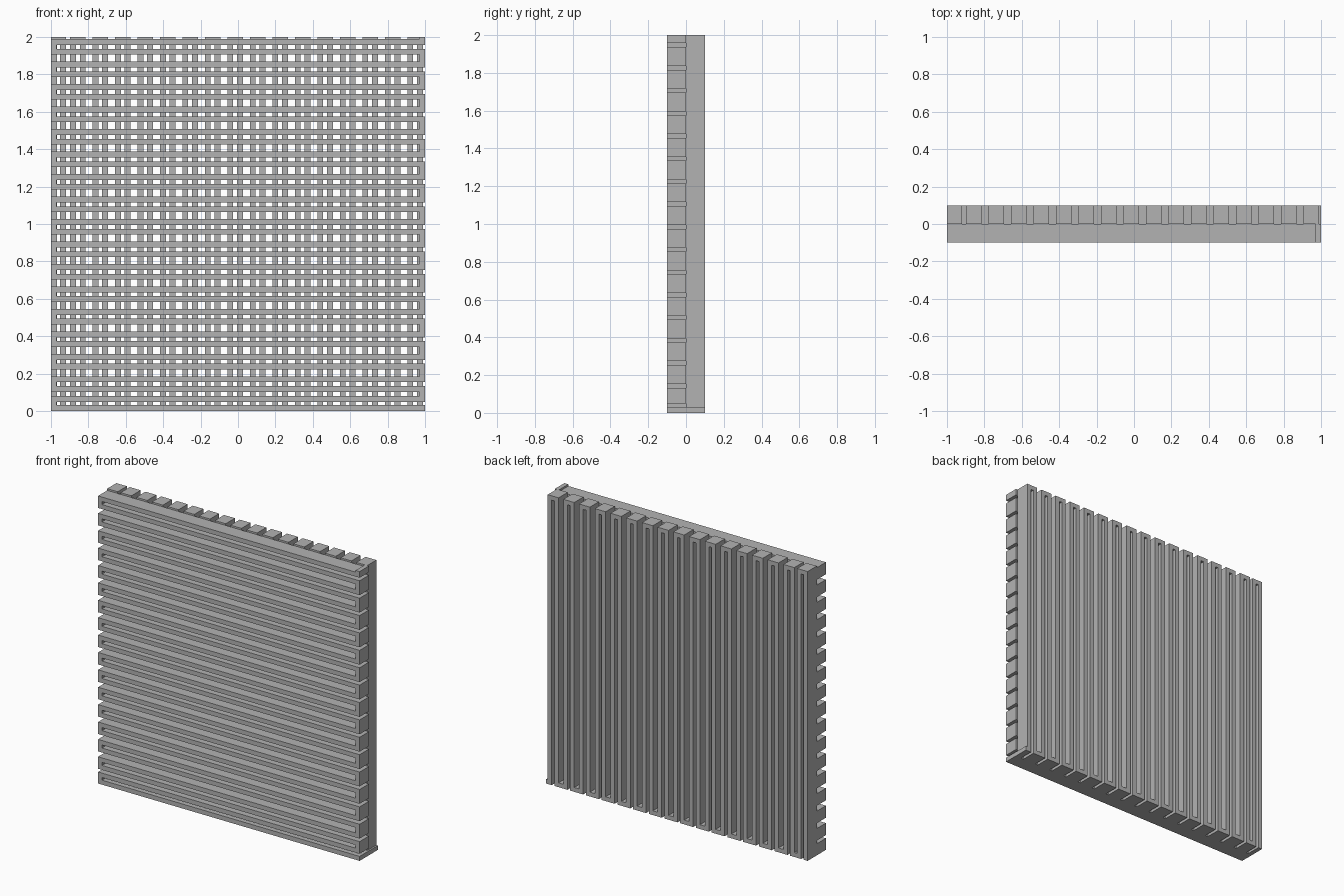
import bpy
import bmesh

if "Cube" in bpy.data.objects:
    bpy.data.objects.remove(bpy.data.objects["Cube"], do_unlink=True)

GREY = (0.45, 0.45, 0.45, 1.0)
BAR = 0.031      # bar width
PITCH = 0.1202   # distance between bar pairs
DEPTH = 0.1      # thickness of each layer
END = 0.97       # inner face of the turns

grey = bpy.data.materials.new("plain_grey")
grey.use_nodes = True
grey.diffuse_color = GREY
grey.node_tree.nodes["Principled BSDF"].inputs["Base Color"].default_value = GREY


def bar_positions():
    """Start and end of every bar across the panel: a tight end pair, then regular pairs."""
    starts = [0.0, 0.049]
    for k in range(16):
        first = 0.102 + PITCH * k
        starts += [first, first + 0.052]
    return [(s, s + BAR) for s in starts]


def serpentine_outline():
    """Closed outline of one continuous winding strip, as (along, across) points."""
    bars = bar_positions()
    low, high = [(-1, 0)], [(1, 0)]
    for i in range(len(bars) - 1):
        b, a = bars[i][1], bars[i + 1][0]
        if i % 2:    # wide gap, open on the low side
            low += [(-1, b), (END, b), (END, a), (-1, a)]
        else:        # narrow gap, open on the high side
            high += [(1, b), (-END, b), (-END, a), (1, a)]
    # short stub where the strip runs off the panel edge
    top = bars[-1][1]
    low += [(-1, top), (END, top), (END, 2)]
    high.append((1, 2))
    return high + low[::-1]


def make_layer(name, place, y0):
    bm = bmesh.new()
    verts = []
    for along, across in serpentine_outline():
        x, z = place(along, across)
        verts.append(bm.verts.new((x, y0, z)))
    face = bm.faces.new(verts)
    grown = bmesh.ops.extrude_face_region(bm, geom=[face])["geom"]
    moved = [g for g in grown if isinstance(g, bmesh.types.BMVert)]
    bmesh.ops.translate(bm, verts=moved, vec=(0, DEPTH, 0))
    bmesh.ops.recalc_face_normals(bm, faces=bm.faces)
    mesh = bpy.data.meshes.new(name)
    bm.to_mesh(mesh)
    bm.free()
    mesh.materials.append(grey)
    obj = bpy.data.objects.new(name, mesh)
    bpy.context.collection.objects.link(obj)
    return obj


# Front layer winds in horizontal bars, back layer in vertical bars
make_layer("front_horizontal_strip", lambda along, across: (along, across), -DEPTH)
make_layer("back_vertical_strip", lambda along, across: (across - 1, 1 - along), 0.0)
